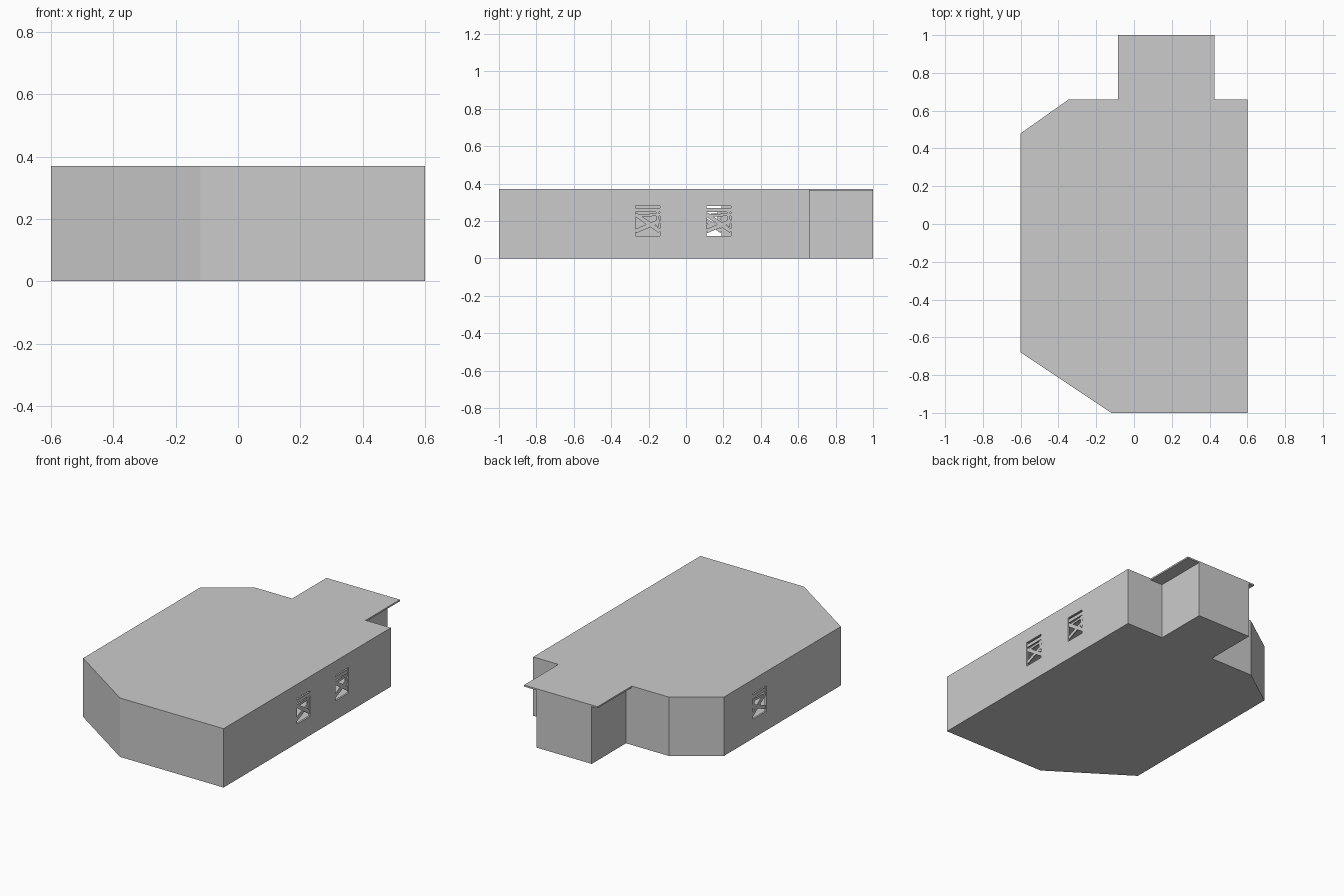
import bpy, bmesh, math
from mathutils import Matrix

if "Cube" in bpy.data.objects:
    bpy.data.objects.remove(bpy.data.objects["Cube"])

ROOF_TOP, ROOF_T, WALL_T = 0.37, 0.01, 0.012


def finish(bm, name):
    bmesh.ops.recalc_face_normals(bm, faces=bm.faces)
    mesh = bpy.data.meshes.new(name)
    bm.to_mesh(mesh)
    bm.free()
    obj = bpy.data.objects.new(name, mesh)
    bpy.context.collection.objects.link(obj)
    return obj


def slab(name, outline, z0, z1):
    bm = bmesh.new()
    face = bm.faces.new([bm.verts.new((x, y, z0)) for x, y in outline])
    ext = bmesh.ops.extrude_face_region(bm, geom=[face])
    for v in ext["geom"]:
        if isinstance(v, bmesh.types.BMVert):
            v.co.z = z1
    return finish(bm, name)


def box(name, center, size, tilt=0.0):
    bm = bmesh.new()
    m = (Matrix.Translation(center) @ Matrix.Rotation(tilt, 4, 'X')
         @ Matrix.Diagonal((*size, 1)))
    bmesh.ops.create_cube(bm, size=1, matrix=m)
    return finish(bm, name)


def plan(annex_left, annex_right):
    # Counter-clockwise floor plan with a rear annex of the given width
    return [(-0.12, -1), (0.6, -1), (0.6, 0.66), (annex_right, 0.66),
            (annex_right, 1), (annex_left, 1), (annex_left, 0.66),
            (-0.345, 0.66), (-0.6, 0.48), (-0.6, -0.68)]


# Roof overhangs the annex on both sides; floor follows the walls
wall_plan = plan(-0.045, 0.338)
slab("roof", plan(-0.085, 0.425), ROOF_TOP - ROOF_T, ROOF_TOP)
slab("floor", wall_plan, 0, 0.006)

# Walls: hollow ring thickened inward
bm = bmesh.new()
low = [bm.verts.new((x, y, 0.006)) for x, y in wall_plan]
high = [bm.verts.new((x, y, ROOF_TOP - ROOF_T)) for x, y in wall_plan]
n = len(low)
for i in range(n):
    j = (i + 1) % n
    bm.faces.new((low[i], low[j], high[j], high[i]))
mesh = bpy.data.meshes.new("walls")
bm.to_mesh(mesh)
bm.free()
walls = bpy.data.objects.new("walls", mesh)
bpy.context.collection.objects.link(walls)
solid = walls.modifiers.new("thickness", 'SOLIDIFY')
solid.thickness, solid.offset, solid.use_even_offset = WALL_T, -1, True

# Windows: opening plus crooked boards (u0, v0, u1, v1, width)
BOARDS = [(-0.065, 0.058, 0.065, 0.058, 0.022),
          (-0.065, 0.035, 0.065, -0.055, 0.022),
          (-0.065, -0.055, 0.065, 0.000, 0.022),
          (-0.060, 0.028, 0.065, 0.034, 0.014),
          (0.052, -0.030, 0.052, 0.050, 0.016)]


def window(name, side, yc, zc=0.2):
    cutter = box(name + "_cutter", (side * 0.6, yc, zc), (0.1, 0.13, 0.16))
    cutter.hide_render = True
    cutter.hide_viewport = True
    cutter.display_type = 'WIRE'
    cut = walls.modifiers.new(name, 'BOOLEAN')
    cut.object, cut.operation, cut.solver = cutter, 'DIFFERENCE', 'EXACT'
    for k, (u0, v0, u1, v1, w) in enumerate(BOARDS):
        length = math.hypot(u1 - u0, v1 - v0)
        box(f"{name}_board_{k}",
            (side * (0.594 - 0.0006 * k), yc + (u0 + u1) / 2, zc + (v0 + v1) / 2),
            (0.006, length, w), math.atan2(v1 - v0, u1 - u0))


window("right_front_window", 1, -0.205)
window("right_rear_window", 1, 0.175)
window("left_window", -1, 0.125)
